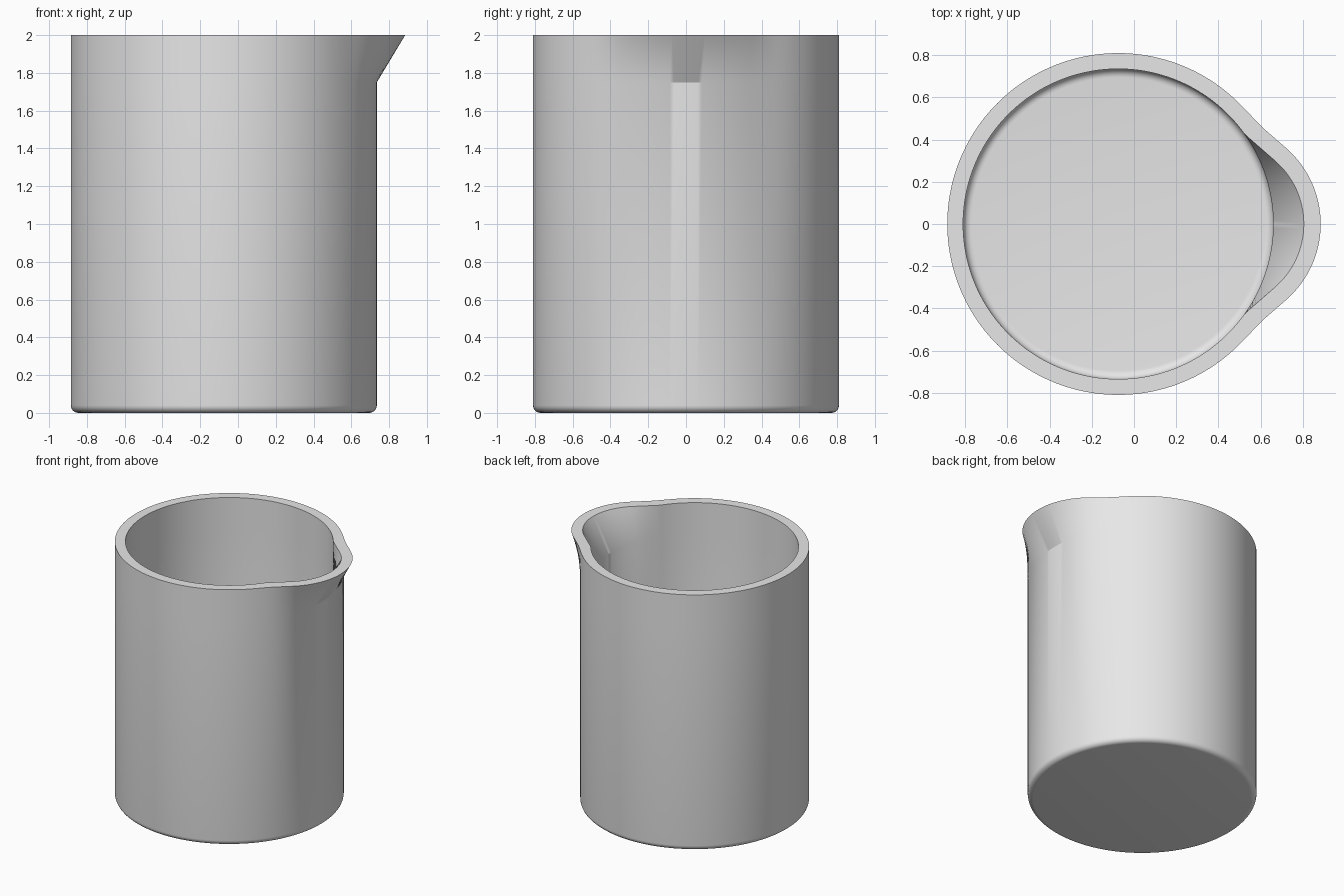
import bpy, bmesh, math

cube = bpy.data.objects.get("Cube")
if cube:
    bpy.data.objects.remove(cube, do_unlink=True)

SEGMENTS = 240
CENTRE_X = -0.075
OUTER, INNER = 0.81, 0.735       # wall radii
HEIGHT, SPOUT_BASE = 2.0, 1.75
FLOOR, FILLET = 0.075, 0.04
TIP_CENTRE = 0.483               # centre of the rounded spout tip
FLANK = math.radians(49)         # direction the straight spout flank faces


def spout_reach(angle, tip_radius):
    """Distance to the spout outline: a round tip with a straight flank."""
    a = abs(angle)
    arc_end = math.atan2(tip_radius * math.sin(FLANK),
                         TIP_CENTRE + tip_radius * math.cos(FLANK))
    if a > FLANK:
        return 0
    if a < arc_end:
        return (TIP_CENTRE * math.cos(a)
                + math.sqrt(tip_radius ** 2 - (TIP_CENTRE * math.sin(a)) ** 2))
    return (TIP_CENTRE * math.cos(FLANK) + tip_radius) / math.cos(a - FLANK)


def rim_radius(angle, radius, tip_radius, blend):
    """Circle joined to the spout, with an optional soft blend."""
    reach = spout_reach(angle, tip_radius)
    best = max(radius, reach)
    if blend:
        h = max(blend - abs(radius - reach), 0) / blend
        best += h * h * blend / 4
    return best


def add_ring(bm, z, radius, spout=None):
    ring = []
    for i in range(SEGMENTS):
        a = math.remainder(math.tau * i / SEGMENTS, math.tau)
        r = rim_radius(a, radius, *spout) if spout else radius
        ring.append(bm.verts.new((CENTRE_X + r * math.cos(a), r * math.sin(a), z)))
    return ring


def fillet(radius, base):
    """Rounded corner between a flat bottom and an upright wall."""
    steps = [math.pi / 2 * i / 6 for i in range(7)]
    return [(base + FILLET * (1 - math.cos(t)),
             radius - FILLET * (1 - math.sin(t))) for t in steps]


# Rings run up the outside, over the rim and down the inside
bm = bmesh.new()
rings = [add_ring(bm, z, r) for z, r in fillet(OUTER, 0)]
rings.append(add_ring(bm, SPOUT_BASE, OUTER))
rings.append(add_ring(bm, HEIGHT, OUTER, (0.477, 0.02)))
rings.append(add_ring(bm, HEIGHT, INNER, (0.397, 0)))
rings.append(add_ring(bm, SPOUT_BASE, INNER))
rings += [add_ring(bm, z, r) for z, r in reversed(fillet(INNER, FLOOR))]

for low, high in zip(rings, rings[1:]):
    for i in range(SEGMENTS):
        j = (i + 1) % SEGMENTS
        bm.faces.new((low[i], low[j], high[j], high[i]))

# Underside and inner floor
bm.faces.new(list(reversed(rings[0])))
bm.faces.new(rings[-1])
bmesh.ops.recalc_face_normals(bm, faces=bm.faces)

mesh = bpy.data.meshes.new("beaker")
bm.to_mesh(mesh)
bm.free()
beaker = bpy.data.objects.new("beaker", mesh)
bpy.context.collection.objects.link(beaker)

# Single plain grey material
grey = bpy.data.materials.new("light grey")
grey.use_nodes = True
colour = (0.8, 0.8, 0.8, 1)
grey.diffuse_color = colour
grey.node_tree.nodes["Principled BSDF"].inputs["Base Color"].default_value = colour
mesh.materials.append(grey)

bpy.ops.object.select_all(action="DESELECT")
beaker.select_set(True)
bpy.context.view_layer.objects.active = beaker
bpy.ops.object.shade_smooth_by_angle(angle=math.radians(30))
